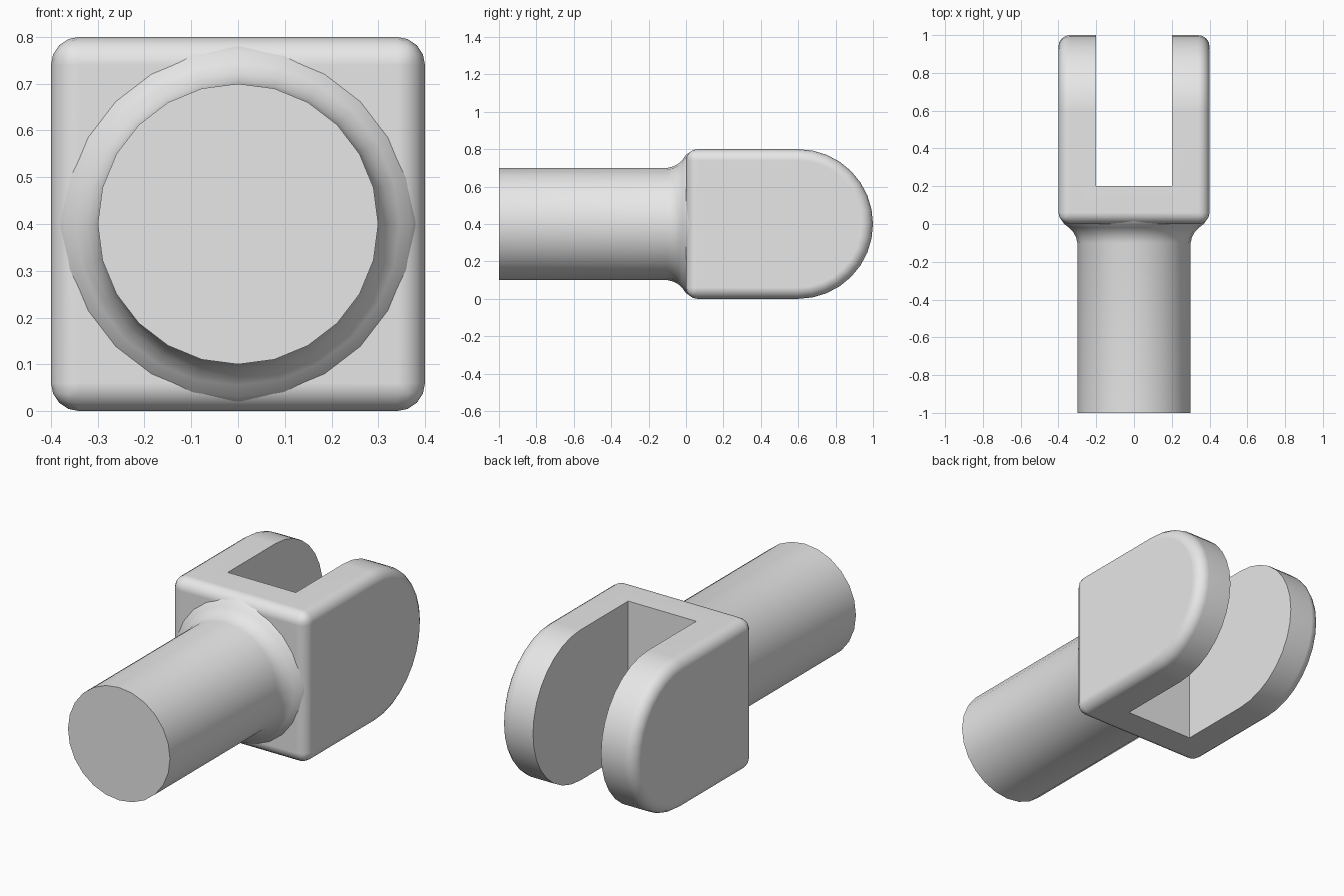
import bpy, bmesh
from math import sin, cos, pi, radians
from mathutils import Vector, Matrix

cube = bpy.data.objects.get("Cube")
if cube:
    bpy.data.objects.remove(cube, do_unlink=True)

CENTRE_Z = 0.4
HALF = 0.4
SHAFT_R = 0.3
SHAFT_SIDES = 24

grey = bpy.data.materials.new("light_grey")
grey.use_nodes = True
grey.diffuse_color = (0.8, 0.8, 0.8, 1)
grey.node_tree.nodes["Principled BSDF"].inputs["Base Color"].default_value = (0.8, 0.8, 0.8, 1)


def make_object(name, bm):
    bmesh.ops.recalc_face_normals(bm, faces=bm.faces)
    mesh = bpy.data.meshes.new(name)
    bm.to_mesh(mesh)
    bm.free()
    mesh.materials.append(grey)
    obj = bpy.data.objects.new(name, mesh)
    bpy.context.collection.objects.link(obj)
    return obj


def activate(obj):
    bpy.ops.object.select_all(action='DESELECT')
    obj.select_set(True)
    bpy.context.view_layer.objects.active = obj


def smooth(obj):
    activate(obj)
    bpy.ops.object.shade_smooth_by_angle(angle=radians(35))


# Fork block: rounded-end side profile, extruded across the width
bm = bmesh.new()
steps = 16
outline = [(0, 0)]
for i in range(steps + 1):
    a = -pi / 2 + pi * i / steps
    outline.append((0.6 + HALF * cos(a), CENTRE_Z + HALF * sin(a)))
outline.append((0, 2 * HALF))
side = bm.faces.new([bm.verts.new((-HALF, y, z)) for y, z in outline])
extruded = bmesh.ops.extrude_face_region(bm, geom=[side])["geom"]
bmesh.ops.translate(bm, vec=(2 * HALF, 0, 0),
                    verts=[v for v in extruded if isinstance(v, bmesh.types.BMVert)])
fork = make_object("fork", bm)

# Soft outer edges
bevel = fork.modifiers.new("soft_edges", 'BEVEL')
bevel.width = 0.06
bevel.segments = 4
bevel.limit_method = 'ANGLE'
bevel.angle_limit = radians(40)

# Slot between the two arms
bm = bmesh.new()
bmesh.ops.create_cube(bm, size=1, matrix=Matrix.Translation((0, 0.8, CENTRE_Z))
                      @ Matrix.Diagonal((0.4, 1.2, 1.2, 1)))
cutter = make_object("slot_cutter", bm)
cutter.hide_render = True
slot = fork.modifiers.new("slot", 'BOOLEAN')
slot.operation = 'DIFFERENCE'
slot.solver = 'EXACT'
slot.object = cutter

activate(fork)
for mod in ("soft_edges", "slot"):
    bpy.ops.object.modifier_apply(modifier=mod)
bpy.data.objects.remove(cutter, do_unlink=True)
smooth(fork)
normals = fork.modifiers.new("flat_face_normals", 'WEIGHTED_NORMAL')
normals.keep_sharp = True

# Shaft: turned profile with a flared fillet into the fork
profile = [(0, -1), (SHAFT_R, -1), (SHAFT_R, -0.1), (0.307, -0.07), (0.323, -0.04),
           (0.345, -0.018), (0.37, 0), (0.38, 0.015), (0.3, 0.05), (0, 0.05)]
bm = bmesh.new()
verts = [bm.verts.new((0, y, CENTRE_Z + r)) for r, y in profile]
edges = [bm.edges.new(pair) for pair in zip(verts, verts[1:])]
bmesh.ops.spin(bm, geom=verts + edges, cent=(0, 0, CENTRE_Z), axis=Vector((0, 1, 0)),
               angle=2 * pi, steps=SHAFT_SIDES, use_merge=False)
bmesh.ops.remove_doubles(bm, verts=bm.verts, dist=0.0005)
smooth(make_object("shaft", bm))
